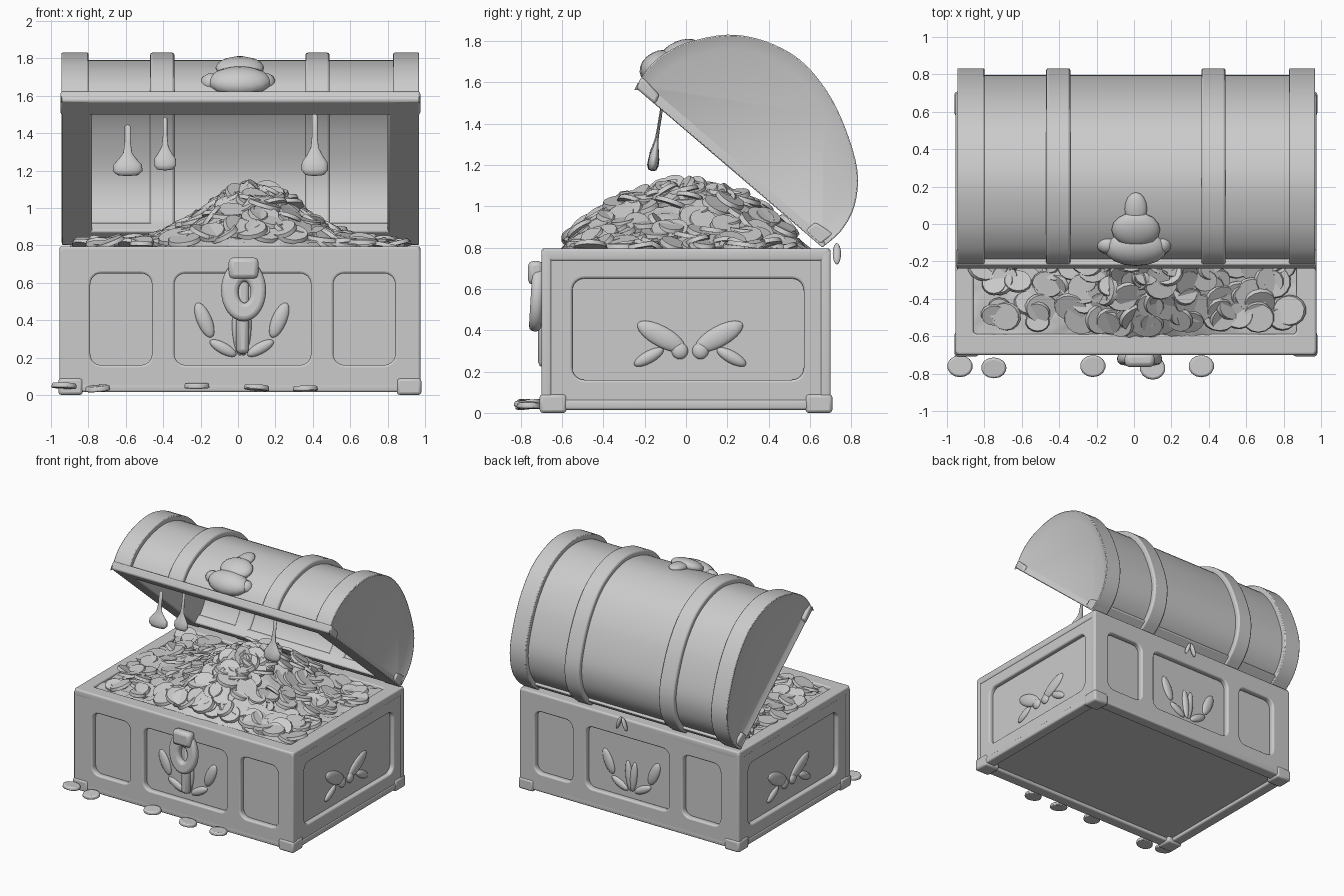
import bpy, bmesh, math, random
from math import pi, sin, cos, exp
from mathutils import Matrix, Vector, Euler

if "Cube" in bpy.data.objects:
    bpy.data.objects.remove(bpy.data.objects["Cube"])

random.seed(4)


def finish(name, bm, bevel=0, angle=35):
    bmesh.ops.recalc_face_normals(bm, faces=bm.faces)
    me = bpy.data.meshes.new(name)
    bm.to_mesh(me)
    bm.free()
    ob = bpy.data.objects.new(name, me)
    bpy.context.collection.objects.link(ob)
    if bevel:
        m = ob.modifiers.new("Bevel", 'BEVEL')
        m.width, m.segments, m.limit_method = bevel, 2, 'ANGLE'
    smooth(ob, angle)
    return ob


def smooth(ob, angle=35):
    bpy.ops.object.select_all(action='DESELECT')
    ob.select_set(True)
    bpy.context.view_layer.objects.active = ob
    if ob.type == 'CURVE':
        bpy.ops.object.convert(target='MESH')
    bpy.ops.object.shade_smooth_by_angle(angle=math.radians(angle))


def boxes(name, items, bevel=0.01):
    bm = bmesh.new()
    for a, b in items:
        a, b = Vector(a), Vector(b)
        bmesh.ops.create_cube(bm, size=1, matrix=Matrix.Translation((a + b) / 2) @ Matrix.Diagonal((*(b - a), 1)))
    return finish(name, bm, bevel)


def blobs(name, items):
    bm = bmesh.new()
    for loc, scale, rot in items:
        bmesh.ops.create_uvsphere(bm, u_segments=16, v_segments=10, radius=1,
                                  matrix=Matrix.LocRotScale(Vector(loc), Euler(rot), Vector(scale)))
    return finish(name, bm, 0, 80)


def rrect(u0, u1, v0, v1, r):
    corners = [(u1 - r, v1 - r, 0), (u0 + r, v1 - r, 1), (u0 + r, v0 + r, 2), (u1 - r, v0 + r, 3)]
    return [(u + r * cos((q + i / 6) * pi / 2), v + r * sin((q + i / 6) * pi / 2))
            for u, v, q in corners for i in range(7)]


def oval(u, v, a, b):
    return [(u + a * cos(i * pi / 16), v + b * sin(i * pi / 16)) for i in range(32)]


def plate(name, loops, depth, loc, rot, bevel=0.012):
    """Flat plate with holes: first loop is the outline."""
    cu = bpy.data.curves.new(name, 'CURVE')
    cu.dimensions, cu.fill_mode = '2D', 'BOTH'
    cu.extrude, cu.bevel_depth, cu.bevel_resolution = depth / 2 - bevel, bevel, 2
    for loop in loops:
        s = cu.splines.new('POLY')
        s.points.add(len(loop) - 1)
        for p, (u, v) in zip(s.points, loop):
            p.co = (u, v, 0, 1)
        s.use_cyclic_u = True
    ob = bpy.data.objects.new(name, cu)
    ob.location, ob.rotation_euler = loc, rot
    bpy.context.collection.objects.link(ob)
    smooth(ob)


# ---- chest body: core plus framed walls with rounded panels
X0, X1, B = -0.955, 0.975, 0.012
boxes("chest_core", [((-0.915, -0.655, 0.04), (0.935, 0.655, 0.75))])


def wall(name, u0, u1, panels, loc, turn):
    loops = [rrect(u0 + B, u1 - B, 0.02 + B, 0.79 - B, 0.012)]
    loops += [rrect(a - B, b + B, 0.16 - B, 0.65 + B, 0.07) for a, b in panels]
    plate(name, loops, 0.05, loc, (pi / 2, 0, turn))


front_panels = [(-0.79, -0.46), (-0.34, 0.39), (0.51, 0.84)]
wall("front_wall", X0, X1, front_panels, (0, -0.675, 0), 0)
wall("back_wall", -X1, -X0, [(-b, -a) for a, b in front_panels], (0, 0.675, 0), pi)
wall("right_wall", -0.695, 0.695, [(-0.55, 0.57)], (X1 - 0.03, 0, 0), pi / 2)
wall("left_wall", -0.695, 0.695, [(-0.57, 0.55)], (X0 + 0.03, 0, 0), -pi / 2)
plate("top_rim", [rrect(X0 + B, X1 - B, -0.688, 0.688, 0.012), rrect(-0.87, 0.88, -0.6, 0.6, 0.03)],
      0.06, (0, 0, 0.765), (0, 0, 0))
plate("bottom_frame", [rrect(X0 + B, X1 - B, -0.688, 0.688, 0.012), rrect(-0.88, 0.9, -0.62, 0.62, 0.02)],
      0.05, (0, 0, 0.04), (0, 0, 0))
boxes("corner_feet", [((x, y, 0), (x + 0.13, y + 0.13, 0.09))
                      for x in (X0 - 0.005, X1 - 0.125) for y in (-0.708, 0.578)], 0.015)

# ---- carved relief on the panels
for side, y in (("front", -0.655), ("back", 0.655)):
    blobs(side + "_carving", [((0.02 + s * dx, y, z), (a, 0.022, b), (0, s * r, 0))
                              for s in (-1, 1) for dx, z, a, b, r in
                              ((0.1, 0.25, 0.08, 0.03, -0.5), (0.2, 0.4, 0.04, 0.1, 0.4), (0.02, 0.33, 0.03, 0.12, 0.1))])
for side, x in (("right", 0.935), ("left", -0.915)):
    blobs(side + "_carving", [((x, 0.02 + s * dy, z), (0.022, a, b), (s * r, 0, 0))
                              for s in (-1, 1) for dy, z, a, b, r in
                              ((0.14, 0.37, 0.13, 0.05, 0.5), (0.2, 0.27, 0.08, 0.03, -0.5), (0.05, 0.3, 0.04, 0.04, 0))])

# ---- lock ring and its mount
plate("lock_ring", [oval(0.03, 0.56, 0.095, 0.14), oval(0.035, 0.55, 0.058, 0.082)],
      0.06, (0, -0.755, 0), (pi / 2 - 0.06, 0, 0), 0.025)
boxes("lock_mount", [((-0.05, -0.765, 0.62), (0.11, -0.69, 0.735)), ((-0.01, -0.715, 0.22), (0.06, -0.66, 0.62))], 0.025)

# ---- lid: arch profile in (y, z), scaled about the middle of the open face
KEY = [(-.24, 1.57), (-.2, 1.645), (-.13, 1.72), (0, 1.79), (.2, 1.83), (.38, 1.8), (.55, 1.71),
       (.68, 1.56), (.77, 1.38), (.83, 1.17), (.815, 1.0), (.75, .88), (.66, .80)]
MID = (Vector(KEY[0]) + Vector(KEY[-1])) / 2


def catmull(pts, n=4):
    p = [Vector(q) for q in pts]
    p = [2 * p[0] - p[1]] + p + [2 * p[-1] - p[-2]]
    out = []
    for a, b, c, d in zip(p, p[1:], p[2:], p[3:]):
        for t in (i / n for i in range(n)):
            out.append(0.5 * (2 * b + (c - a) * t + (2 * a - 5 * b + 4 * c - d) * t * t
                              + (3 * b - a - 3 * c + d) * t ** 3))
    return out + [p[-2]]


ARC = catmull(KEY)


def arch(name, x0, x1, outer, inner=None, pts=ARC, inset=None):
    """Arched strip, or a solid half disc when there is no inner scale."""
    loop = [MID + (p - MID) * outer for p in pts]
    if inner:
        loop += [MID + (p - MID) * inner for p in reversed(pts)]
    bm = bmesh.new()
    f = bm.faces.new([bm.verts.new((x0, p.x, p.y)) for p in loop])
    r = bmesh.ops.extrude_face_region(bm, geom=[f])
    bmesh.ops.translate(bm, verts=[v for v in r["geom"] if isinstance(v, bmesh.types.BMVert)], vec=(x1 - x0, 0, 0))
    bmesh.ops.recalc_face_normals(bm, faces=bm.faces)
    if inset:
        end = [g for g in bm.faces if g.normal.x * inset > 0.9]
        bmesh.ops.inset_region(bm, faces=end, thickness=0.07, depth=-0.025)
    finish(name, bm, 0.012)


arch("lid_shell", -0.85, 0.87, 0.94, 0.82)
arch("lid_end_left", -0.945, -0.80, 1.0, inset=-1)
arch("lid_end_right", 0.83, 0.97, 1.0, inset=1)
arch("lid_inner_left", -0.82, -0.78, 0.94)
arch("lid_inner_right", 0.80, 0.85, 0.94)
arch("lid_band_left", -0.47, -0.34, 1.0, 0.80)
arch("lid_band_right", 0.36, 0.49, 1.0, 0.80)
arch("lid_front_lip", -0.95, 0.975, 1.005, 0.80, ARC[:4])
arch("lid_back_lip", -0.94, 0.965, 0.975, 0.80, ARC[-4:])

# ---- emblem on the lid front
blobs("lid_emblem", [((0.01, -0.13, 1.675), (0.17, 0.10, 0.075), (0.5, 0, 0)),
                     ((0.01, -0.03, 1.75), (0.13, 0.10, 0.05), (0.4, 0, 0)),
                     ((0.01, 0.08, 1.78), (0.06, 0.09, 0.03), (0.15, 0, 0)),
                     ((-0.14, -0.11, 1.67), (0.06, 0.05, 0.05), (0, 0, 0)),
                     ((0.15, -0.11, 1.67), (0.05, 0.05, 0.05), (0, 0, 0))])

# ---- small latch loops at the hinge
bm = bmesh.new()
for dx, tilt in ((0.0, 0.35), (0.05, -0.35)):
    bmesh.ops.create_uvsphere(bm, u_segments=10, v_segments=8, radius=1, matrix=Matrix.LocRotScale(
        Vector((0.03 + dx, 0.73, 0.77)), Euler((0, tilt, 0)), Vector((0.014, 0.02, 0.055))))
finish("hinge_latch", bm, 0, 80)

# ---- flat pendants hanging inside the lid
for i, (x, z, w, h) in enumerate(((-0.59, 1.17, 0.08, 0.28), (-0.39, 1.20, 0.06, 0.29), (0.41, 1.17, 0.072, 0.34))):
    prof = [(0, 0), (.7, .02), (1, .1), (.95, .22), (.6, .33), (.3, .45), (.2, .65), (.2, .97), (0, 1)]
    bm = bmesh.new()
    rings = [[bm.verts.new((r * w * cos(a * pi / 8), r * w * 0.35 * sin(a * pi / 8), t * h)) for a in range(16)]
             for r, t in prof]
    for a, b in zip(rings, rings[1:]):
        for k in range(16):
            bm.faces.new((a[k], a[(k + 1) % 16], b[(k + 1) % 16], b[k]))
    bmesh.ops.remove_doubles(bm, verts=bm.verts, dist=0.0005)
    ob = finish("pendant_%d" % (i + 1), bm, 0, 60)
    ob.location, ob.rotation_euler = (x, -0.165, z), (-0.16, 0, 0)


# ---- treasure: a mound covered with coins
def height(x, y):
    return 0.79 + 0.29 * exp(-((x - 0.08) / 0.37) ** 2) * max(0, 1 - (y / 0.62) ** 2)


bm = bmesh.new()
bmesh.ops.create_grid(bm, x_segments=50, y_segments=36, size=1)
for v in bm.verts:
    x, y = v.co.x * 0.9, v.co.y * 0.62
    v.co = (x, y, height(x, y) - 0.015 + random.uniform(-0.012, 0.012))
finish("treasure_mound", bm, 0, 60)


def coin(bm, loc, normal, radius, thick=0.022):
    q = Vector((0, 0, 1)).rotation_difference(normal)
    bmesh.ops.create_cone(bm, cap_ends=True, segments=14, radius1=radius, radius2=radius * 0.93, depth=thick,
                          matrix=Matrix.LocRotScale(Vector(loc), q, Vector((1, random.uniform(.8, 1), 1))))


bm = bmesh.new()
for i in range(330):
    x, y = random.uniform(-0.84, 0.85), random.uniform(-0.54, 0.52)
    if i > 270:  # denser, steeper coins near the peak
        x, y = random.gauss(0.08, 0.15), random.gauss(-0.05, 0.2)
        y = max(-0.5, min(0.5, y))
    e = 0.02
    gx = (height(x + e, y) - height(x - e, y)) / (2 * e)
    gy = (height(x, y + e) - height(x, y - e)) / (2 * e)
    t = 0.45 if i > 270 else 0.24
    n = Vector((-gx + random.gauss(0, t), -gy + random.gauss(0, t), 1)).normalized()
    coin(bm, (x, y, height(x, y) + random.uniform(0, 0.025)), n, random.uniform(0.065, 0.095))
finish("coin_heap", bm)

# ---- coins fallen in front of the chest
bm = bmesh.new()
for x, y, z in ((-0.93, -0.76, 0.05), (-0.75, -0.77, 0.035), (-0.22, -0.76, 0.05), (0.1, -0.77, 0.04), (0.36, -0.76, 0.035)):
    coin(bm, (x, y, z), Vector((random.gauss(0, .06), random.gauss(0, .08), 1)).normalized(), 0.07, 0.028)
finish("fallen_coins", bm, 0.008)
